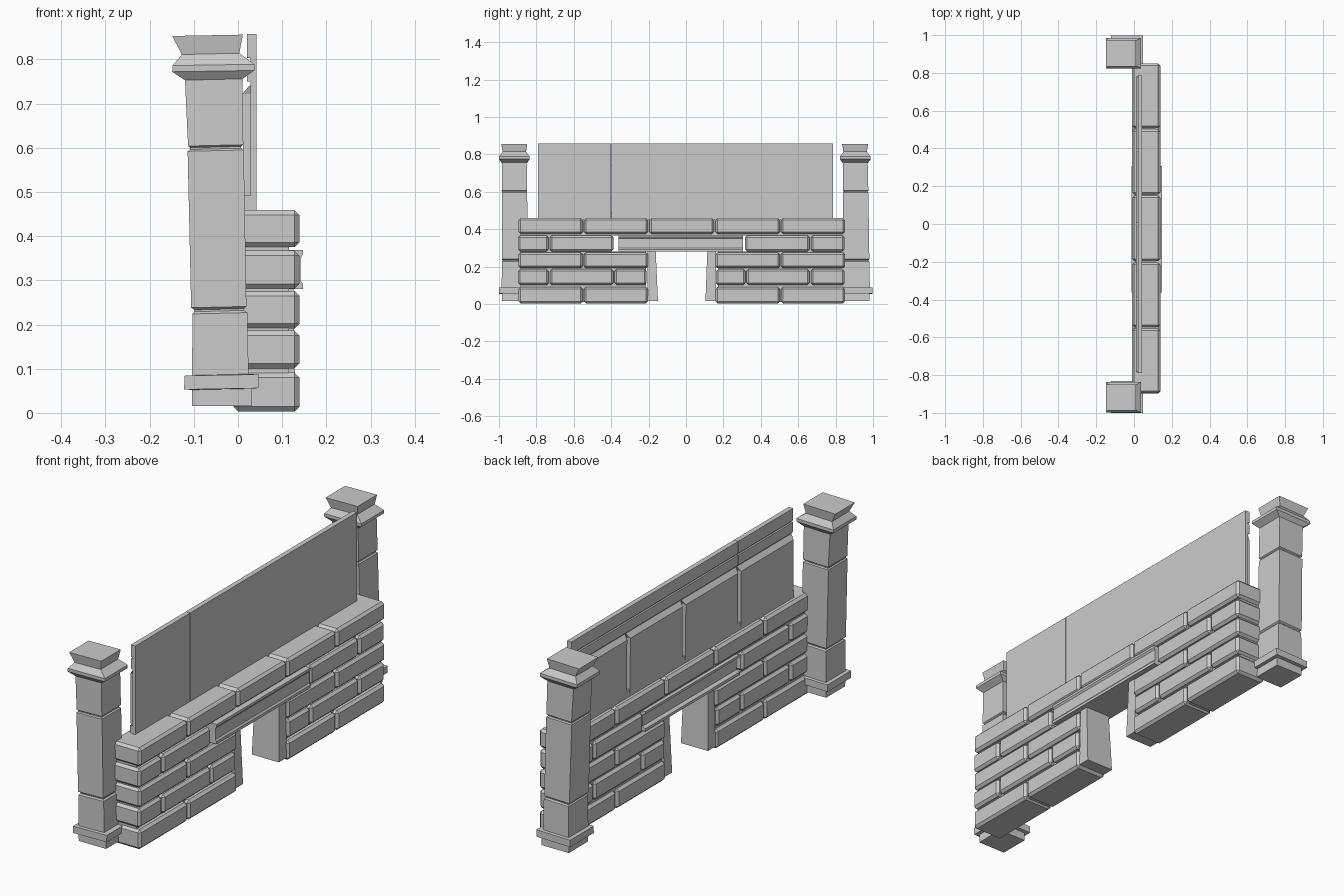
import bpy, bmesh

def finish(name, bm, bevel=0):
    bmesh.ops.recalc_face_normals(bm, faces=bm.faces)
    me = bpy.data.meshes.new(name)
    bm.to_mesh(me)
    bm.free()
    ob = bpy.data.objects.new(name, me)
    bpy.context.collection.objects.link(ob)
    if bevel:
        mod = ob.modifiers.new("chamfer", "BEVEL")
        mod.width = bevel
        mod.segments = 1
    return ob

def loft(bm, rings):
    loops = [[bm.verts.new(p) for p in r] for r in rings]
    n = len(loops[0])
    for a, b in zip(loops, loops[1:]):
        for i in range(n):
            j = (i + 1) % n
            bm.faces.new((a[i], a[j], b[j], b[i]))
    bm.faces.new(loops[0])
    bm.faces.new(loops[-1])

def rect(x0, x1, y0, y1, z, tilt=0):
    return [(x0, y0, z), (x1, y0, z + tilt), (x1, y1, z + tilt), (x0, y1, z)]

def box(bm, x0, x1, y0, y1, z0, z1):
    loft(bm, [rect(x0, x1, y0, y1, z0), rect(x0, x1, y0, y1, z1)])

def boxes(name, items, bevel=0):
    bm = bmesh.new()
    for b in items:
        box(bm, *b)
    return finish(name, bm, bevel)

def extrude_y(name, profile, y0, y1):
    bm = bmesh.new()
    loft(bm, [[(x, y, z) for x, z in profile] for y in (y0, y1)])
    return finish(name, bm)

# Leaning end pillars: z, x range, half width in y
SECTIONS = [
    (.016, -.104, .032, .068), (.052, -.104, .030, .068),
    (.053, -.122, .046, .084), (.084, -.121, .047, .084),
    (.085, -.104, .024, .070), (.224, -.103, .021, .069),
    (.229, -.098, .014, .063), (.233, -.098, .014, .063),
    (.238, -.106, .019, .069), (.592, -.114, .013, .068),
    (.596, -.109, .007, .063), (.600, -.109, .007, .063),
    (.604, -.113, .012, .068), (.753, -.120, .010, .066),
    (.772, -.149, .037, .081), (.786, -.148, .037, .081),
    (.811, -.127, .003, .062), (.853, -.149, .011, .069)]
for name, base, top in (("left_pillar", -.915, -.918), ("right_pillar", .914, .904)):
    bm = bmesh.new()
    rings = []
    for z, x0, x1, h in SECTIONS:
        c = base + (top - base) * z / .855
        rings.append(rect(x0, x1, c - h, c + h, z, .003 if z > .05 else 0))
    loft(bm, rings)
    finish(name, bm)

# Brick courses, alternating joints around the opening
LONG = [(-.895, -.552), (-.546, -.203), (.157, .502), (.508, .85)]
SHORT = [(-.898, -.735), (-.728, -.388), (-.382, -.21), (.16, .318), (.324, .66), (.667, .848)]
LINTEL_ROW = [(-.898, -.735), (-.728, -.388), (.316, .66), (.667, .848)]
TOP = LONG[:2] + [(-.196, .15)] + LONG[2:]
COURSES = [(.003, .091, LONG), (.101, .186, SHORT), (.191, .276, LONG),
           (.281, .367, LINTEL_ROW), (.375, .459, TOP)]
for i, (z0, z1, spans) in enumerate(COURSES):
    boxes("brick_course_%d" % (i + 1),
          [(-.01, .139, a, b, z0, z1) for a, b in spans], .011)

# Recessed mortar core
boxes("mortar_core", [
    (.004, .115, -.885, -.215, .01, .28), (.004, .115, .17, .838, .01, .28),
    (.004, .115, -.885, -.40, .27, .38), (.004, .115, .33, .838, .27, .38),
    (.004, .115, -.885, .838, .366, .445)])

# Lintel with hollowed faces
extrude_y("lintel", [(-.012, .28), (.147, .28), (.147, .292), (.141, .300), (.141, .350),
                     (.147, .358), (.147, .369), (-.012, .369), (-.012, .358),
                     (.002, .350), (.002, .300), (-.012, .292)], -.362, .306)

# Tapered opening jambs
for name, outer, top, bottom in (("left_jamb", -.205, -.162, -.150),
                                 ("right_jamb", .160, .114, .104)):
    bm = bmesh.new()
    loft(bm, [rect(-.004, .13, min(outer, bottom), max(outer, bottom), .016),
              rect(.004, .125, min(outer, top), max(outer, top), .284)])
    finish(name, bm)

# Upper panel in two sheets with back trim strips
boxes("panel", [(.028, .042, -.79, -.401, .45, .857), (.028, .042, -.399, .785, .45, .857)])
boxes("panel_back_strips", [(.02, .029, a, b, z0, z1)
      for a, b in ((-.79, -.401), (-.399, .785)) for z0, z1 in ((.75, .795), (.803, .857))])

# Chamfered slabs on the back of the panel
bm = bmesh.new()
for i in range(4):
    a = -.787 + i * .394
    b = a + .388
    loft(bm, [rect(.012, .03, a + .008, b - .008, .475),
              rect(.010, .03, a + .008, b - .008, .722),
              rect(.027, .03, a, b, .742)])
finish("panel_back_slabs", bm)
boxes("panel_back_ledge", [(.014, .03, -.787, .783, .455, .492)])
